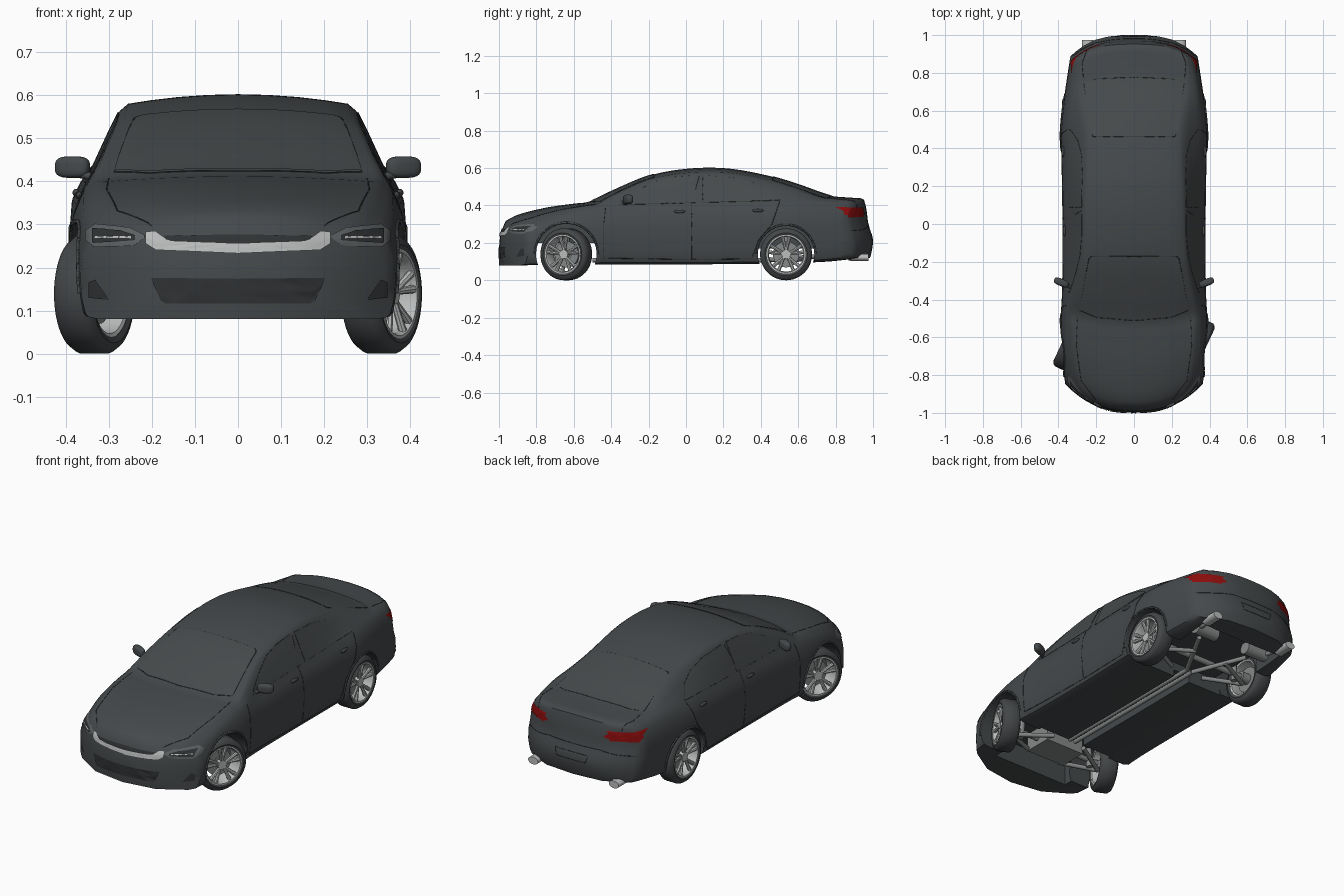
import bpy, bmesh, math
from mathutils import Matrix, Vector
from mathutils.bvhtree import BVHTree

if "Cube" in bpy.data.objects:
    bpy.data.objects.remove(bpy.data.objects["Cube"])

def material(name, r, g, b):
    m = bpy.data.materials.new(name)
    m.diffuse_color = (r, g, b, 1)
    m.use_nodes = True
    m.node_tree.nodes["Principled BSDF"].inputs["Base Color"].default_value = m.diffuse_color
    return m

PAINT = material("dark_grey_paint", .060, .067, .071)
GLASS = material("dark_glass", .062, .069, .072)
BLACK = material("black_trim", .028, .031, .033)
RUBBER = material("tyre_rubber", .056, .061, .064)
SILVER = material("silver", .50, .51, .51)
STEEL = material("steel", .24, .25, .25)
LENS = material("lamp_lens", .11, .12, .125)
RED = material("red_lamp", .26, .004, .004)

def finish(name, bm, mat, angle=40, mirror=False):
    me = bpy.data.meshes.new(name)
    bm.to_mesh(me)
    me.materials.append(mat)
    ob = bpy.data.objects.new(name, me)
    bpy.context.collection.objects.link(ob)
    if mirror:
        ob.modifiers.new("mirror", 'MIRROR')
    shade(ob, angle)
    return ob

def shade(ob, angle=40):
    bpy.ops.object.select_all(action='DESELECT')
    ob.select_set(True)
    bpy.context.view_layer.objects.active = ob
    bpy.ops.object.shade_smooth_by_angle(angle=math.radians(angle))

def linear(keys, t):
    if t <= keys[0][0]: return keys[0][1]
    for (a, p), (b, q) in zip(keys, keys[1:]):
        if t <= b: return p + (q - p) * (t - a) / (b - a)
    return keys[-1][1]

def curve(keys, t):
    # smooth curve through the keys
    n = len(keys)
    t = min(max(t, keys[0][0]), keys[-1][0])
    i = next(k for k in range(n - 1) if t <= keys[k + 1][0])
    def slope(k):
        a, b = keys[max(k - 1, 0)], keys[min(k + 1, n - 1)]
        return (b[1] - a[1]) / (b[0] - a[0])
    (a, p), (b, q) = keys[i], keys[i + 1]
    h = b - a; s = (t - a) / h
    return ((2*s**3 - 3*s*s + 1) * p + (s**3 - 2*s*s + s) * h * slope(i)
            + (3*s*s - 2*s**3) * q + (s**3 - s*s) * h * slope(i + 1))

# ---- body: cross-sections lofted along y
TOP = [(-1, .285), (-.965, .316), (-.9, .35), (-.75, .388), (-.6, .41), (-.52, .42), (-.4, .475),
       (-.25, .541), (-.17, .567), (-.05, .59), (.1, .602), (.25, .595), (.45, .557), (.6, .512),
       (.77, .453), (.85, .444), (.94, .438), (1, .43)]
DROP = [(-1, .02), (-.5, .012), (-.2, .02), (.1, .022), (.5, .02), (.8, .01), (1, .015)]
EDGE_X = [(-1, .22), (-.9, .27), (-.75, .295), (-.5, .312), (-.4, .30), (-.17, .265), (.1, .255),
          (.45, .238), (.6, .25), (.77, .268), (1, .25)]
BELT_X = [(-1, .34), (-.8, .358), (-.5, .356), (-.3, .346), (.4, .346), (.6, .345), (.8, .33), (1, .30)]
BELT_Z = [(-1, .255), (-.9, .30), (-.75, .345), (-.5, .385), (-.3, .396), (0, .408), (.4, .42),
          (.6, .425), (.77, .42), (1, .395)]
WIDTH = [(-1, .365), (-.8, .382), (-.6, .388), (-.4, .381), (0, .379), (.4, .385), (.55, .388),
         (.75, .372), (1, .338)]
BOTTOM = [(-1, .08), (-.5, .085), (0, .085), (.5, .09), (.8, .1), (1, .12)]
NOSE = [(.08, -1), (.2, -.998), (.26, -.988), (.285, -.978)]
TAIL = [(.1, .978), (.15, .992), (.21, 1), (.25, .992), (.3, .975), (.38, .965), (.43, .952)]

def bow(x, y):
    # nose and tail curve backwards towards the sides
    front = .16 * max(0, (-y - .2) / .8) * (abs(x) / .37) ** 2.5
    rear = .11 * max(0, (y - .3) / .7) * (abs(x) / .335) ** 3
    return front - rear

def section(y):
    w, xb, zb, xr = (curve(k, y) for k in (WIDTH, BELT_X, BELT_Z, EDGE_X))
    zt, drop, bot = (curve(k, y) for k in (TOP, DROP, BOTTOM))
    p = [(0, bot), (.5 * w, bot), (.88 * w, bot)]
    p += [(w * k, bot + f * (zb - bot)) for f, k in
          ((.03, .95), (.08, .97), (.25, .99), (.45, 1), (.62, 1), (.8, .988))]
    p += [(.4 * xb + .582 * w, bot + .92 * (zb - bot)), (xb, zb)]
    p += [(xb + (xr - xb) * t + o, zb + (zt - drop - zb) * t + o / 2)
          for t, o in ((.3, .004), (.6, .007), (.88, .008))]
    p += [(xr * f, zt - drop * f * f) for f in (1, .8, .55, .28, 0)]
    return p + [(-x, z) for x, z in p[-2:0:-1]]

rings = []
def end_rings(y, face, scales):
    return [[(x * s, curve(face, .24 + (z - .24) * s) + bow(x * s, y), .24 + (z - .24) * s)
             for x, z in section(y)] for s in scales]
scales = [.02, .2, .4, .6, .8, .93, 1]
rings += end_rings(-1, NOSE, scales)
for i in range(76):
    y = -.965 + i * 1.9 / 75
    rings.append([(x, y + bow(x, y), z) for x, z in section(y)])
rings += end_rings(1, TAIL, scales[::-1])
bm = bmesh.new()
loops = [[bm.verts.new(c) for c in r] for r in rings]
for a, b in zip(loops, loops[1:]):
    for j in range(len(a)):
        k = (j + 1) % len(a)
        bm.faces.new((a[j], a[k], b[k], b[j]))
bm.faces.new(loops[0]); bm.faces.new(loops[-1])
bmesh.ops.recalc_face_normals(bm, faces=bm.faces)
surface = BVHTree.FromBMesh(bm)
body = finish("body", bm, PAINT)

# ---- wheel arches and underside bays
def cut(bm):
    c = finish("cutter", bm, PAINT)
    c.hide_render = True
    mod = body.modifiers.new("cut", 'BOOLEAN')
    mod.operation, mod.object, mod.solver = 'DIFFERENCE', c, 'EXACT'
    bpy.context.view_layer.objects.active = body
    bpy.ops.object.modifier_apply(modifier="cut")
    bpy.data.objects.remove(c)

def cylinder(bm, a, b, r, r2=None, seg=24):
    a, b = Vector(a), Vector(b)
    mat = Matrix.Translation((a + b) / 2) @ (b - a).to_track_quat('Z', 'Y').to_matrix().to_4x4()
    bmesh.ops.create_cone(bm, cap_ends=True, segments=seg, radius1=r, radius2=r2 or r,
                          depth=(b - a).length, matrix=mat)

def box(bm, lo, hi):
    lo, hi = Vector(lo), Vector(hi)
    bmesh.ops.create_cube(bm, size=1, matrix=Matrix.Translation((lo + hi) / 2) @ Matrix.Diagonal((*(hi - lo), 1)))

ARCHES = ((-.64, .162), (.535, .151))
for y, r in ARCHES:
    for s in (1, -1):
        bm = bmesh.new(); cylinder(bm, (.215 * s, y, .14), (.5 * s, y, .14), r, seg=64); cut(bm)
for lo, hi in (((-.235, -.84, -.1), (.235, -.47, .2)), ((-.26, .385, -.1), (.26, .87, .17)),
               ((-.05, -.5, -.1), (.05, .4, .125))):
    bm = bmesh.new(); box(bm, lo, hi); cut(bm)
shade(body)

# ---- plates and seams projected onto the body
VIEWS = {"front": lambda u, v: ((u, -3, v), (0, 1, 0)), "back": lambda u, v: ((u, 3, v), (0, -1, 0)),
         "side": lambda u, v: ((3, u, v), (-1, 0, 0)), "top": lambda u, v: ((u, v, 3), (0, 0, -1))}

def project(view, u, v, lift):
    o, d = VIEWS[view](u, v)
    hit, n, _, _ = surface.ray_cast(Vector(o), Vector(d))
    if hit is None: return None
    return hit + (n if n.dot(Vector(d)) < 0 else -n) * lift

def plate(name, view, u0, u1, low, high, mat, mirror=False, lift=.003, n=36, m=10):
    bm = bmesh.new(); grid = []
    for i in range(n + 1):
        u = u0 + (u1 - u0) * i / n
        t = u if view == "side" else abs(u)
        a, b = linear(low, t), linear(high, t)
        pts = [project(view, u, a + (b - a) * j / m, lift) for j in range(m + 1)]
        grid.append([p and bm.verts.new(p) for p in pts])
    ray = Vector(VIEWS[view](0, 0)[1])
    for a, b in zip(grid, grid[1:]):
        for j in range(m):
            q = (a[j], b[j], b[j + 1], a[j + 1])
            if all(q):
                f = bm.faces.new(q); f.normal_update()
                if f.normal.dot(ray) > 0: f.normal_flip()
    return finish(name, bm, mat, 60, mirror)

def seam(name, view, pts, mat=BLACK, r=.0016, mirror=True):
    path = []
    for (a, b), (c, d) in zip(pts, pts[1:]):
        path += [project(view, a + (c - a) * i / 12, b + (d - b) * i / 12, 0) for i in range(13)]
    path = [p for p in path if p]
    bm = bmesh.new()
    for p, q in zip(path, path[1:]):
        if (q - p).length > 1e-4: cylinder(bm, p, q, r, seg=6)
    finish(name, bm, mat, 60, mirror)

plate("windscreen", "top", -.285, .285, [(0, -.505), (.2, -.49), (.285, -.455)],
      [(0, -.175), (.225, -.172), (.24, -.19), (.285, -.44)], GLASS)
plate("rear_window", "top", -.262, .262, [(0, .465), (.215, .465), (.23, .48), (.262, .73)],
      [(0, .775), (.2, .765), (.262, .75)], GLASS)
FRONT_TOP = [(-.36, .412), (-.26, .478), (-.16, .53), (-.06, .552), (.05, .56)]
REAR_TOP = [(.09, .56), (.25, .548), (.36, .52), (.44, .482), (.5, .432)]
plate("front_door_window", "side", -.36, .05, [(-.36, .404), (.05, .415)], FRONT_TOP, GLASS, True)
plate("rear_door_window", "side", .09, .5, [(.09, .416), (.5, .428)], REAR_TOP, GLASS, True)
seam("front_window_seal", "side", [(-.36, .404)] + FRONT_TOP + [(.05, .415), (-.36, .404)])
seam("rear_window_seal", "side", [(.09, .416)] + REAR_TOP + [(.5, .428), (.09, .416)])
seam("quarter_window_bar", "side", [(.41, .426), (.43, .485)])
seam("front_door_gap", "side", [(-.43, .385), (-.44, .3), (-.44, .118), (.03, .112), (.03, .41), (.07, .555)])
seam("rear_door_gap", "side", [(.03, .112), (.35, .115), (.39, .22), (.46, .3), (.5, .42)])
seam("bonnet_gap", "top", [(.2, -.935), (.28, -.83), (.305, -.65), (.3, -.49)])
seam("windscreen_seal", "top", [(0, -.512), (.2, -.495), (.287, -.458), (.24, -.185), (.225, -.17), (0, -.172)], r=.002)
seam("rear_window_seal_line", "top", [(0, .462), (.218, .462), (.265, .74), (.2, .768), (0, .778)])
seam("boot_gap", "top", [(.268, .77), (.275, .85), (.25, .92)])
seam("rear_bumper_gap", "back", [(0, .285), (.15, .285), (.24, .27), (.325, .265)])
seam("number_plate_recess", "back", [(0, .245), (.1, .245), (.085, .205), (0, .205)])
for n, (y, r) in zip(("front", "rear"), ARCHES):
    arc = [math.radians(a) for a in range(0, 181, 12)]
    seam(n + "_arch_lip", "side", [(y + (r + .006) * math.cos(a), .14 + (r + .006) * math.sin(a)) for a in arc],
         PAINT, .006)

# ---- front and rear details
plate("upper_grille", "front", -.19, .19, [(0, .25), (.19, .26)], [(0, .276), (.19, .272)], BLACK)
plate("grille_bar", "front", -.212, .212, [(0, .232), (.19, .24), (.212, .255)],
      [(0, .254), (.16, .26), (.19, .283), (.212, .28)], SILVER, lift=.006)
plate("lower_intake", "front", -.2, .2, [(0, .117), (.175, .117), (.2, .172)], [(0, .174), (.2, .176)], BLACK)
plate("bumper_vent", "front", .3, .345, [(.3, .125), (.345, .13)], [(.3, .13), (.33, .172), (.345, .165)], BLACK, True)
plate("headlamp", "front", .216, .352, [(.216, .268), (.24, .25), (.33, .247), (.352, .262)],
      [(.216, .275), (.25, .292), (.33, .30), (.352, .285)], LENS, True)
plate("headlamp_inner", "front", .236, .335, [(.236, .262), (.335, .256)], [(.236, .272), (.27, .284), (.335, .288)],
      BLACK, True, lift=.006)
seam("headlamp_bar", "front", [(.245, .268), (.328, .268)], SILVER, .0075)
plate("tail_lamp", "back", .17, .33, [(.17, .352), (.25, .338), (.33, .336)],
      [(.17, .362), (.22, .385), (.33, .39)], RED, True)
plate("tail_lamp_side", "side", .845, .945, [(.845, .35), (.945, .337)], [(.845, .375), (.88, .388), (.945, .388)], RED, True)

# ---- door mirrors and handles
bm = bmesh.new()
bmesh.ops.create_uvsphere(bm, u_segments=24, v_segments=16, radius=1)
for v in bm.verts:   # squared-off shell
    v.co = Vector([math.copysign(abs(c) ** .65, c) for c in v.co])
bmesh.ops.transform(bm, verts=bm.verts, matrix=Matrix.Translation((.384, -.31, .433)) @ Matrix.Rotation(.4, 4, 'Z')
                    @ Matrix.Diagonal((.042, .019, .025, 1)))
cylinder(bm, (.335, -.335, .41), (.375, -.315, .418), .009, seg=12)
finish("door_mirror", bm, PAINT, 50, True)
bm = bmesh.new()
for y, z in ((-.035, .366), (.385, .372)):
    p = project("side", y, z, .004)
    bmesh.ops.create_uvsphere(bm, u_segments=16, v_segments=10, radius=1,
                              matrix=Matrix.Translation(p) @ Matrix.Diagonal((.008, .03, .009, 1)))
finish("door_handles", bm, PAINT, 50, True)

# ---- wheels
def lathe(bm, profile, seg=48):
    rows = [[bm.verts.new((x, r * math.cos(a), r * math.sin(a))) for x, r in profile]
            for a in (2 * math.pi * i / seg for i in range(seg))]
    n = len(profile)
    for i in range(seg):
        a, b = rows[i], rows[(i + 1) % seg]
        for j in range(n):
            bm.faces.new((a[j], a[(j + 1) % n], b[(j + 1) % n], b[j]))
    bmesh.ops.recalc_face_normals(bm, faces=bm.faces)

tyre = bmesh.new()
lathe(tyre, [(s * x, r) for s, half in ((-1, ((.044, .1), (.049, .114), (.043, .13), (.03, .139))),
                                        (1, ((.03, .139), (.043, .13), (.049, .114), (.044, .1)))) for x, r in half])
rim = bmesh.new()
lathe(rim, [(.046, .104), (.046, .097), (.036, .092), (-.04, .092), (-.044, .102)])
cylinder(rim, (.01, 0, 0), (.036, 0, 0), .024)
for i in range(5):
    for d in (-.2, .2):
        a = 2 * math.pi * i / 5 + math.pi / 2
        cylinder(rim, (.026, .016 * math.cos(a), .016 * math.sin(a)),
                 (.036, .095 * math.cos(a + d), .095 * math.sin(a + d)), .0075, .010, 8)
disc = bmesh.new()
cylinder(disc, (-.012, 0, 0), (-.002, 0, 0), .07, seg=32)
cylinder(disc, (-.06, 0, 0), (0, 0, 0), .03)
parts = [finish("tyre", tyre, RUBBER), finish("wheel_rim", rim, SILVER), finish("brake_disc", disc, STEEL)]
for end, y, steer in (("front", -.64, -25), ("rear", .535, 0)):
    for side, s in (("right", 1), ("left", -1)):
        m = (Matrix.Translation((.333 * s, y, .139)) @
             Matrix.Rotation(math.radians(steer + (0 if s > 0 else 180)), 4, 'Z'))
        for p in parts:
            ob = bpy.data.objects.new(f"{end}_{side}_{p.name}", p.data)
            ob.matrix_world = m
            bpy.context.collection.objects.link(ob)
for p in parts:
    bpy.data.objects.remove(p)

# ---- underside: exhaust, silencers and axles
bm = bmesh.new()
cylinder(bm, (.018, -.5, .108), (.018, .45, .108), .012, seg=12)
cylinder(bm, (.018, .45, .108), (.16, .72, .13), .012, seg=12)
cylinder(bm, (.1, .78, .14), (.235, .78, .14), .035)
cylinder(bm, (.22, .78, .135), (.235, .93, .125), .012, seg=12)
finish("exhaust", bm, STEEL, mirror=True)
bm = bmesh.new()
cylinder(bm, (.245, .88, .122), (.245, .975, .122), .02)
for v in bm.verts:
    v.co.x = .245 + (v.co.x - .245) * 1.5
finish("exhaust_tip", bm, SILVER, mirror=True)
bm = bmesh.new()
cylinder(bm, (0, -.64, .139), (.31, -.64, .139), .014, seg=12)
cylinder(bm, (0, .535, .139), (.31, .535, .139), .016, seg=12)
for y, d in ((-.64, .11), (.535, -.11)):
    cylinder(bm, (.1, y + d, .115), (.29, y, .1), .012, seg=10)
    cylinder(bm, (.1, y - d * .8, .115), (.29, y, .1), .012, seg=10)
    cylinder(bm, (.235, y, .1), (.22, y, .26), .018, seg=12)
box(bm, (0, -.72, .1), (.12, -.56, .2))
finish("axles_and_suspension", bm, STEEL, mirror=True)
